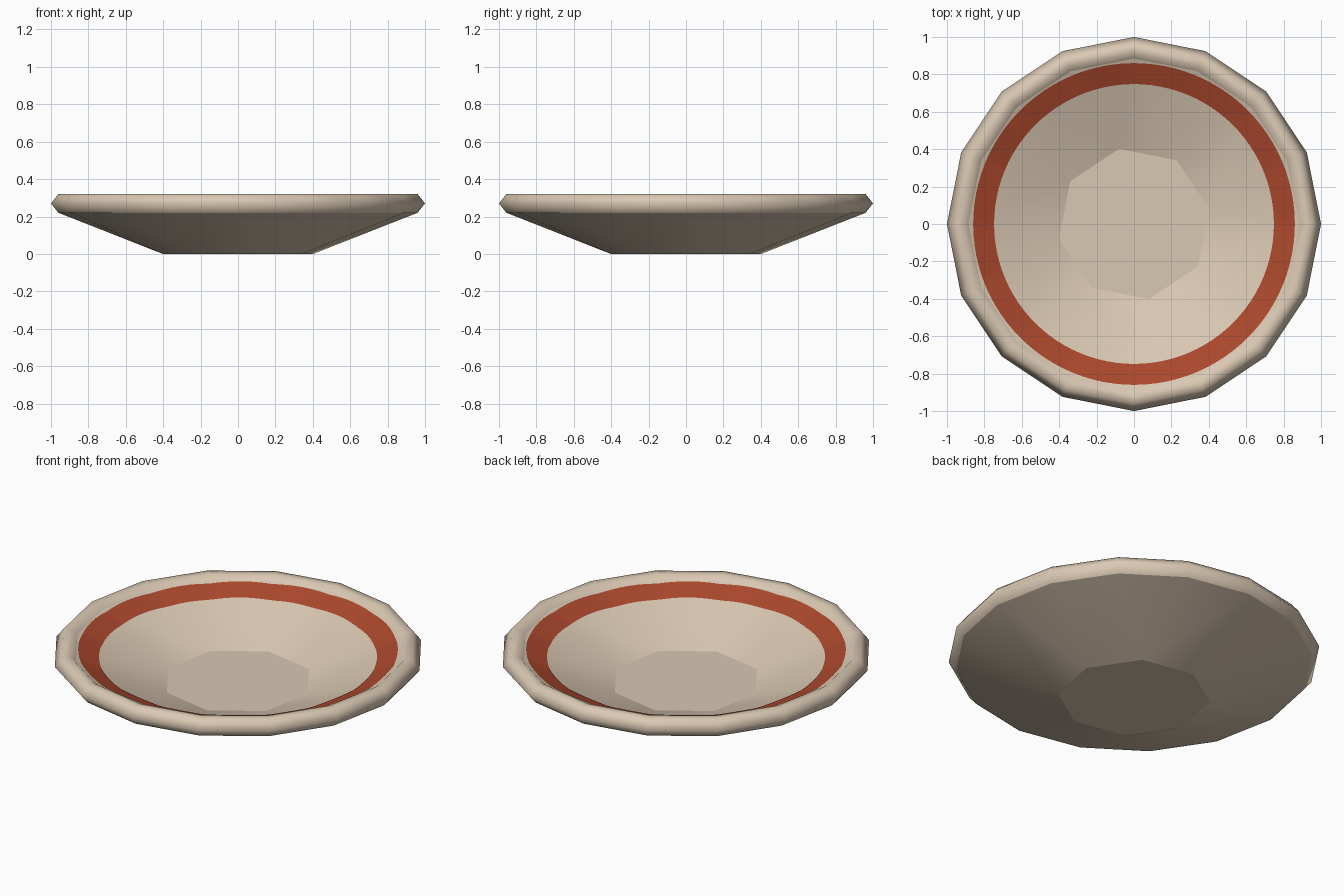
import bpy, bmesh, math
from mathutils import Vector
from mathutils.bvhtree import BVHTree

if "Cube" in bpy.data.objects:
    bpy.data.objects.remove(bpy.data.objects["Cube"])


def material(name, rgb):
    m = bpy.data.materials.new(name)
    m.diffuse_color = (*rgb, 1)
    m.use_nodes = True
    m.node_tree.nodes["Principled BSDF"].inputs["Base Color"].default_value = m.diffuse_color
    return m


CREAM = material("cream clay", (0.70, 0.58, 0.45))
RED = material("brick red", (0.41, 0.065, 0.026))


def add_object(name, bm, mat, angle=16):
    me = bpy.data.meshes.new(name)
    bm.to_mesh(me)
    ob = bpy.data.objects.new(name, me)
    bpy.context.collection.objects.link(ob)
    me.materials.append(mat)
    bpy.ops.object.select_all(action='DESELECT')
    ob.select_set(True)
    bpy.context.view_layer.objects.active = ob
    bpy.ops.object.shade_smooth_by_angle(angle=math.radians(angle))
    return ob


def polar(r, deg, z):
    a = math.radians(deg)
    return Vector((r * math.cos(a), r * math.sin(a), z))


def dish_sheet(floor_z, top_r, top_z, face_up):
    """Octagonal floor flaring out to a 16-sided edge."""
    bm = bmesh.new()
    low = [bm.verts.new(polar(0.41, 11.25 + 45 * i, floor_z)) for i in range(8)]
    top = [bm.verts.new(polar(top_r, 22.5 * i, top_z)) for i in range(16)]
    faces = [bm.faces.new(low)]
    for i in range(8):
        a, b = low[i], low[(i + 1) % 8]
        t0, t1, t2 = top[2 * i], top[2 * i + 1], top[(2 * i + 2) % 16]
        faces.append(bm.faces.new((a, t0, t1)))
        faces.append(bm.faces.new((a, t1, t2, b)))
    bm.normal_update()
    for f in faces:
        if (f.normal.z > 0) != face_up:
            f.normal_flip()
    bm.normal_update()
    return bm


def lathe(rings):
    """Join rings of vertices, ordered from inside to outside."""
    bm = bmesh.new()
    rings = [[bm.verts.new(p) for p in ring] for ring in rings]
    n = len(rings[0])
    for a, b in zip(rings, rings[1:]):
        for i in range(n):
            j = (i + 1) % n
            bm.faces.new((a[i], b[i], b[j], a[j]))
    bm.normal_update()
    return bm


# Outer and inner skins of the thick-walled bowl
outer = dish_sheet(0.0, 0.96, 0.22, False)
add_object("bowl_outside", outer, CREAM)
inner = dish_sheet(0.107, 0.885, 0.297, True)
add_object("bowl_inside", inner, CREAM)

# Painted ring: thin circular plate laid on the inner wall
tree = BVHTree.FromBMesh(inner)
N = 96
rings = []
for r in (0.748, 0.785, 0.823, 0.86):
    pts = [polar(r, 360 * i / N + 0.3, 1) for i in range(N)]
    rings.append([tree.ray_cast(p, Vector((0, 0, -1)))[0] + Vector((0, 0, 0.003))
                  for p in pts])
add_object("painted_ring", lathe(rings), RED)

# Rounded 16-sided rim bridging the inner and outer skins
section = [(0.885, 0.297), (0.915, 0.321), (0.96, 0.321), (1.0, 0.27), (0.96, 0.22)]
rim = lathe([[polar(r, 22.5 * i, z) for i in range(16)] for r, z in section])
add_object("rim", rim, CREAM, 180)
